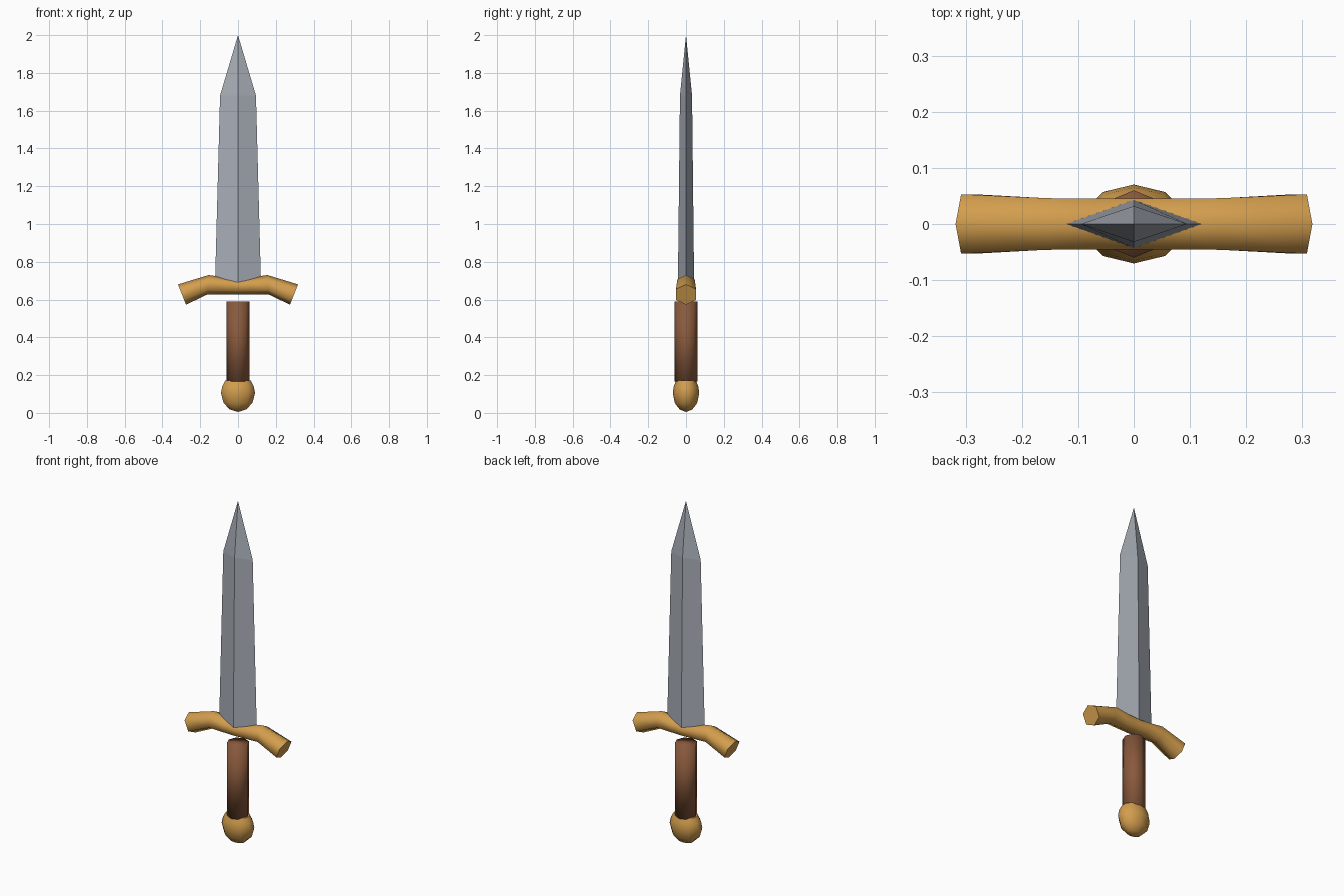
import bpy, bmesh, math

cube = bpy.data.objects.get("Cube")
if cube:
    bpy.data.objects.remove(cube, do_unlink=True)


def material(name, rgb):
    m = bpy.data.materials.new(name)
    m.use_nodes = True
    m.diffuse_color = (*rgb, 1)
    m.node_tree.nodes["Principled BSDF"].inputs["Base Color"].default_value = (*rgb, 1)
    return m


steel = material("steel", (0.39, 0.42, 0.47))
gold = material("gold", (0.65, 0.34, 0.075))
brown = material("brown_leather", (0.25, 0.10, 0.045))


def loft(name, rings, mat, smooth_angle=None):
    """Skin a list of point rings; a one-point ring makes a tip."""
    bm = bmesh.new()
    loops = [[bm.verts.new(p) for p in ring] for ring in rings]
    for a, b in zip(loops, loops[1:]):
        n = max(len(a), len(b))
        for i in range(n):
            j = (i + 1) % n
            corners = [a[i % len(a)], a[j % len(a)], b[j % len(b)], b[i % len(b)]]
            bm.faces.new(list(dict.fromkeys(corners)))
    for end in (loops[0], loops[-1]):
        if len(end) > 2:
            bm.faces.new(end)
    bmesh.ops.recalc_face_normals(bm, faces=bm.faces)
    mesh = bpy.data.meshes.new(name)
    bm.to_mesh(mesh)
    bm.free()
    mesh.materials.append(mat)
    obj = bpy.data.objects.new(name, mesh)
    bpy.context.collection.objects.link(obj)
    if smooth_angle:
        bpy.ops.object.select_all(action="DESELECT")
        obj.select_set(True)
        bpy.context.view_layer.objects.active = obj
        bpy.ops.object.shade_smooth_by_angle(angle=math.radians(smooth_angle))
    return obj


def oval(rx, ry, z, sides):
    """Horizontal ring with a corner on the y axis."""
    if rx == 0:
        return [(0, 0, z)]
    turns = [math.tau * i / sides for i in range(sides)]
    return [(rx * math.sin(t), ry * math.cos(t), z) for t in turns]


# Blade: diamond section, tapering to a point
loft("blade", [oval(0.122, 0.043, 0.67, 4), oval(0.095, 0.032, 1.68, 4),
               oval(0, 0, 2.0, 4)], steel)


# Crossguard: hexagonal sections along a drooping path
def guard_section(top_x, top_z, low_x, low_z, half_width):
    def at(f, y):
        return (top_x + (low_x - top_x) * f, y, top_z + (low_z - top_z) * f)
    w = half_width
    return [at(0, 0), at(0.23, w), at(0.77, w), at(1, 0), at(0.77, -w), at(0.23, -w)]


half = [(0.318, 0.68, 0.275, 0.573, 0.053), (0.155, 0.73, 0.16, 0.628, 0.046)]
middle = [(0.07, 0.716, 0.07, 0.628, 0.045), (0, 0.709, 0, 0.628, 0.045)]
right_side = half + middle
left_side = [(-a, b, -c, d, w) for a, b, c, d, w in right_side[-2::-1]]
loft("crossguard", [guard_section(*s) for s in right_side + left_side], gold, 70)

# Grip: eight-sided handle
loft("grip", [oval(0.06, 0.06, z, 8) for z in (0.165, 0.59)], brown, 100)

# Pommel: flattened ten-sided ball
profile = [(0, 0.005), (0.045, 0.018), (0.08, 0.052), (0.095, 0.105),
           (0.088, 0.14), (0.07, 0.172)]
loft("pommel", [oval(r, r * 0.74, z, 10) for r, z in profile], gold, 60)
